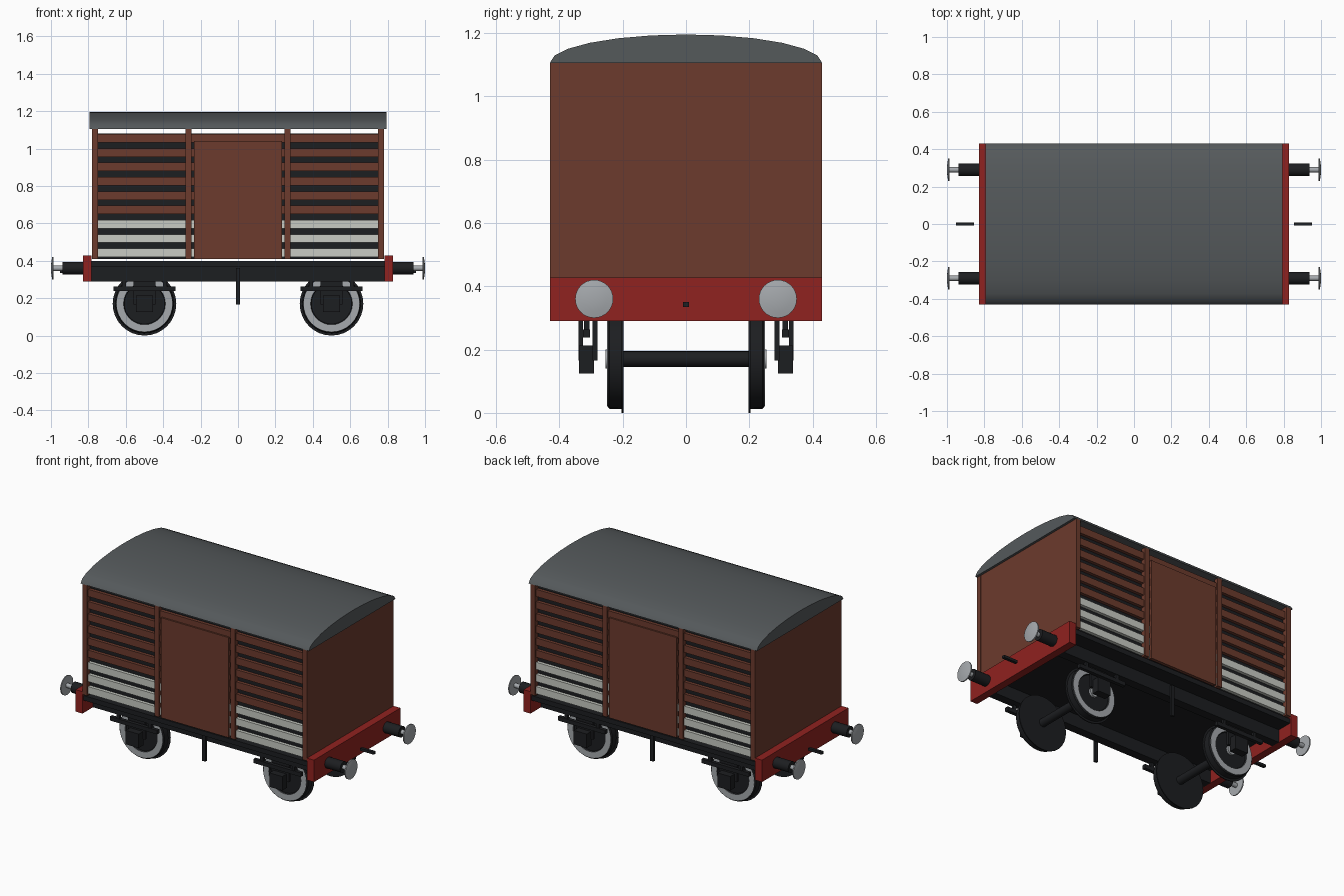
import bpy, bmesh, math
from mathutils import Matrix, Vector

if "Cube" in bpy.data.objects:
    bpy.data.objects.remove(bpy.data.objects["Cube"])


def mat(name, rgb):
    m = bpy.data.materials.new(name)
    m.diffuse_color = (*rgb, 1)
    m.use_nodes = True
    m.node_tree.nodes["Principled BSDF"].inputs["Base Color"].default_value = m.diffuse_color
    return m


BROWN = mat("brown_paint", (0.15, 0.043, 0.026))
RED = mat("red_paint", (0.28, 0.016, 0.014))
BLACK = mat("black_iron", (0.012, 0.013, 0.015))
WHITE = mat("off_white_paint", (0.58, 0.6, 0.55))
ROOF = mat("roof_grey", (0.09, 0.1, 0.105))
STEEL = mat("bare_steel", (0.38, 0.4, 0.42))


def finish(name, bm, material, smooth=False):
    bmesh.ops.recalc_face_normals(bm, faces=bm.faces[:])
    me = bpy.data.meshes.new(name)
    bm.to_mesh(me)
    bm.free()
    ob = bpy.data.objects.new(name, me)
    me.materials.append(material)
    bpy.context.collection.objects.link(ob)
    if smooth:
        bpy.ops.object.select_all(action='DESELECT')
        ob.select_set(True)
        bpy.context.view_layer.objects.active = ob
        bpy.ops.object.shade_smooth_by_angle(angle=math.radians(35))
    return ob


def boxes(name, material, *ranges):
    """One object from boxes given as (x0, x1, y0, y1, z0, z1)."""
    bm = bmesh.new()
    for x0, x1, y0, y1, z0, z1 in ranges:
        mid = Vector(((x0 + x1) / 2, (y0 + y1) / 2, (z0 + z1) / 2))
        size = Matrix.Diagonal((x1 - x0, y1 - y0, z1 - z0, 1))
        bmesh.ops.create_cube(bm, size=1, matrix=Matrix.Translation(mid) @ size)
    return finish(name, bm, material)


def lathe(name, material, profile, centre, axis, closed=False, steps=32):
    """Revolve (distance along axis, radius) points around a line through centre."""
    bm = bmesh.new()
    axis = Vector(axis)
    up = Vector((0, 0, 1))
    verts = [bm.verts.new(Vector(centre) + axis * a + up * r) for a, r in profile]
    pairs = list(zip(verts, verts[1:]))
    if closed:
        pairs.append((verts[-1], verts[0]))
    edges = [bm.edges.new(p) for p in pairs]
    bmesh.ops.spin(bm, geom=verts + edges, cent=centre, axis=axis,
                   angle=math.tau, steps=steps, use_duplicate=False)
    bmesh.ops.remove_doubles(bm, verts=bm.verts[:], dist=1e-5)
    return finish(name, bm, material, True)


# arched roof: half-ellipse profile extruded along x
bm = bmesh.new()
arc = [bm.verts.new((-0.795, 0.43 * math.cos(i * math.pi / 12),
                     1.105 + 0.09 * math.sin(i * math.pi / 12))) for i in range(13)]
face = bm.faces.new(arc)
new = bmesh.ops.extrude_face_region(bm, geom=[face])["geom"]
bmesh.ops.translate(bm, vec=(1.59, 0, 0),
                    verts=[v for v in new if isinstance(v, bmesh.types.BMVert)])
finish("roof", bm, ROOF, True)

# floor
boxes("floor", BLACK, (-0.785, 0.785, -0.42, 0.42, 0.37, 0.40))

for s, side in ((-1, "front"), (1, "back")):
    def y(a, b):
        return tuple(sorted((s * a, s * b)))

    # side planking with gaps, dark lining behind
    slats = [(-0.765, 0.765, *y(0.40, 0.42), 0.42 + 0.0765 * k, 0.465 + 0.0765 * k)
             for k in range(9)]
    boxes(side + "_lower_slats", WHITE, *slats[:3])
    boxes(side + "_upper_slats", BROWN, *slats[3:])
    boxes(side + "_lining", BLACK, (-0.765, 0.765, *y(0.385, 0.40), 0.41, 1.08))
    # upright posts and door
    boxes(side + "_posts", BROWN, *[(x - 0.016, x + 0.016, *y(0.40, 0.43), 0.41, 1.105)
                                    for x in (-0.765, -0.265, 0.265, 0.765)])
    boxes(side + "_door", BROWN, (-0.235, 0.235, *y(0.41, 0.43), 0.41, 1.04))
    # frame rail and brake lever
    boxes(side + "_solebar", BLACK, (-0.785, 0.785, *y(0.27, 0.325), 0.29, 0.40))
    boxes(side + "_brake_lever", BLACK, (-0.011, 0.011, *y(0.325, 0.34), 0.165, 0.36))

    for wx in (-0.5, 0.5):
        # wheel with flange, bright rim and hub
        c, ax = (wx, 0, 0.17), (0, s, 0)
        lathe(side + "_wheel", BLACK, [(0.197, 0), (0.197, 0.17), (0.203, 0.17), (0.204, 0.158),
              (0.241, 0.157), (0.247, 0.151), (0.247, 0.112), (0.24, 0.108), (0.24, 0)], c, ax)
        lathe(side + "_wheel_rim", STEEL, [(0.24, 0.112), (0.249, 0.112), (0.249, 0.15),
              (0.24, 0.15)], c, ax, closed=True)
        lathe(side + "_wheel_hub", STEEL, [(0.235, 0), (0.235, 0.03), (0.254, 0.03),
              (0.254, 0)], c, ax, steps=16)
        # axle guard, axle box, leaf spring with hangers
        boxes(side + "_axle_guard", BLACK,
              (wx - 0.06, wx + 0.06, *y(0.28, 0.295), 0.165, 0.30))
        boxes(side + "_axle_box", BLACK,
              (wx - 0.045, wx + 0.045, *y(0.29, 0.338), 0.125, 0.213))
        boxes(side + "_spring", BLACK,
              (wx - 0.165, wx + 0.165, *y(0.303, 0.325), 0.238, 0.263),
              (wx - 0.12, wx - 0.10, *y(0.305, 0.322), 0.255, 0.295),
              (wx + 0.10, wx + 0.12, *y(0.305, 0.322), 0.255, 0.295))

# axles
for wx in (-0.5, 0.5):
    lathe("axle", BLACK, [(-0.2, 0), (-0.2, 0.025), (0.2, 0.025), (0.2, 0)],
          (wx, 0, 0.17), (0, 1, 0), steps=16)

for s, end in ((-1, "left"), (1, "right")):
    def x(a, b):
        return tuple(sorted((s * a, s * b)))

    # end wall, red buffer beam, coupling hook
    boxes(end + "_end_wall", BROWN, (*x(0.75, 0.78), -0.415, 0.415, 0.41, 1.105))
    boxes(end + "_buffer_beam", RED, (*x(0.782, 0.83), -0.43, 0.43, 0.29, 0.428))
    boxes(end + "_coupling_hook", BLACK, (*x(0.855, 0.952), -0.009, 0.009, 0.334, 0.35))
    # buffers
    for by in (-0.29, 0.29):
        c, ax = (0, by, 0.36), (s, 0, 0)
        lathe(end + "_buffer_housing", BLACK, [(0.825, 0), (0.825, 0.034), (0.938, 0.034),
              (0.938, 0)], c, ax, steps=20)
        lathe(end + "_buffer_head", STEEL, [(0.93, 0), (0.93, 0.014), (0.986, 0.014),
              (0.986, 0.06), (0.993, 0.06), (0.997, 0.04), (0.9995, 0.02), (1.0, 0)], c, ax)
